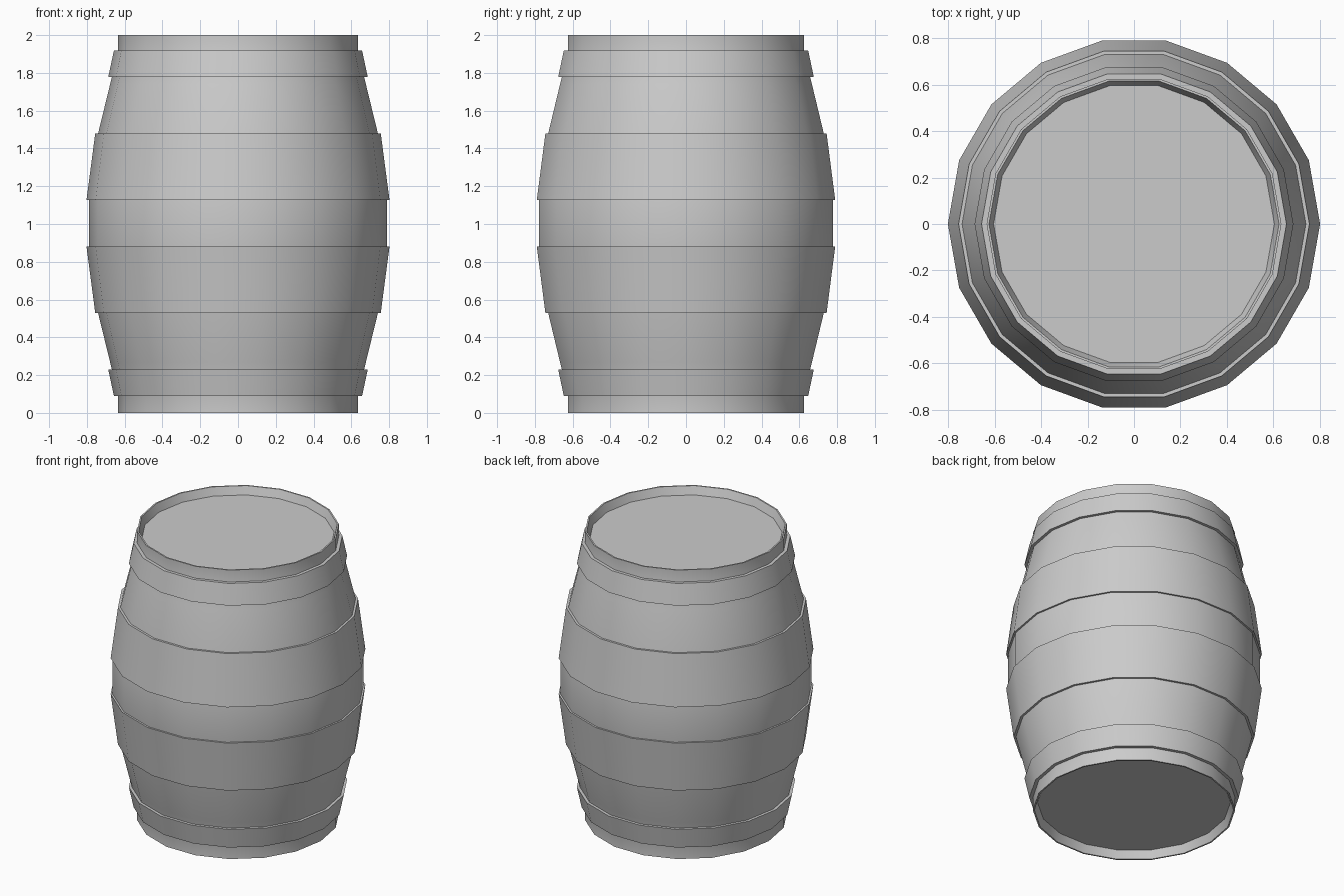
import bpy, bmesh, math

if "Cube" in bpy.data.objects:
    bpy.data.objects.remove(bpy.data.objects["Cube"])

SIDES = 18
MID = 1.004  # height of the belly's mirror plane


def revolve(name, profile, closed=False):
    """Turn an (r, z) profile around z; r = 0 makes a single pole vertex."""
    bm = bmesh.new()
    rings = []
    for r, z in profile:
        if r == 0:
            rings.append([bm.verts.new((0, 0, z))] * SIDES)
        else:
            rings.append([bm.verts.new((r * math.cos(math.tau * i / SIDES),
                                        r * math.sin(math.tau * i / SIDES), z))
                          for i in range(SIDES)])
    pairs = list(zip(rings, rings[1:]))
    if closed:
        pairs.append((rings[-1], rings[0]))
    for a, b in pairs:
        for i in range(SIDES):
            j = (i + 1) % SIDES
            bm.faces.new(dict.fromkeys((a[i], a[j], b[j], b[i])))
    bmesh.ops.recalc_face_normals(bm, faces=bm.faces)
    mesh = bpy.data.meshes.new(name)
    bm.to_mesh(mesh)
    bm.free()
    obj = bpy.data.objects.new(name, mesh)
    bpy.context.collection.objects.link(obj)
    bpy.ops.object.select_all(action='DESELECT')
    obj.select_set(True)
    bpy.context.view_layer.objects.active = obj
    bpy.ops.object.shade_smooth_by_angle(angle=math.radians(30))
    return obj


# Body: recessed lid, rim, straight collar and bulging staves, then mirrored
upper = [(0, 1.945), (0.605, 1.945), (0.625, 2.0), (0.635, 2.0),
         (0.635, 1.91), (0.677, 1.74), (0.741, 1.478), (0.79, 1.128)]
lower = [(r, 2 - z if z > 1.92 else 2 * MID - z) for r, z in reversed(upper)]
revolve("barrel_body", upper + lower)

# Hoops: (narrow radius, z), (wide radius, z), each with an embedded back
hoops = {"end_hoop": ((0.657, 1.918), (0.687, 1.778)),
         "belly_hoop": ((0.756, 1.478), (0.802, 1.128))}
for name, ((r1, z1), (r2, z2)) in hoops.items():
    section = [(r1, z1), (r2, z2), (r2 - 0.03, z2), (r1 - 0.03, z1)]
    revolve("upper_" + name, section, closed=True)
    revolve("lower_" + name, [(r, 2 * MID - z) for r, z in section], closed=True)
